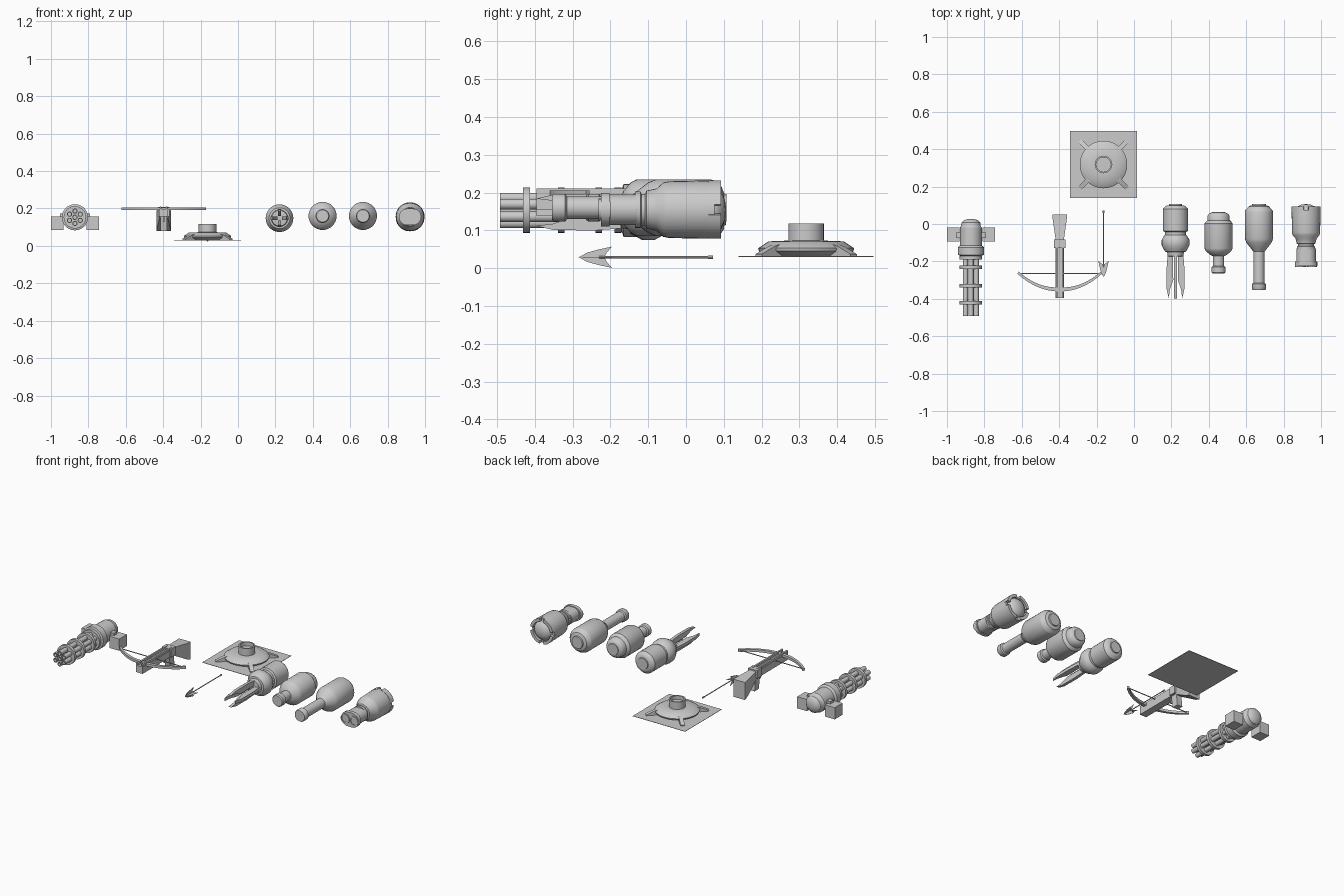
import bpy, bmesh, math
from mathutils import Vector, Matrix

if "Cube" in bpy.data.objects:
    bpy.data.objects.remove(bpy.data.objects["Cube"])


def finish(name, bm, smooth=True):
    bmesh.ops.recalc_face_normals(bm, faces=bm.faces)
    me = bpy.data.meshes.new(name)
    bm.to_mesh(me)
    bm.free()
    ob = bpy.data.objects.new(name, me)
    bpy.context.collection.objects.link(ob)
    if smooth:
        bpy.ops.object.select_all(action='DESELECT')
        ob.select_set(True)
        bpy.context.view_layer.objects.active = ob
        bpy.ops.object.shade_smooth_by_angle(angle=math.radians(35))
    return ob


def lathe(name, origin, profile, seg=28, axis='Y'):
    """Solid of revolution from (distance along axis, radius) pairs."""
    bm = bmesh.new()
    rings = []
    for d, r in profile:
        ring = []
        for i in range(seg):
            a = 2 * math.pi * i / seg
            u, v = r * math.cos(a), r * math.sin(a)
            p = (u, d, v) if axis == 'Y' else (u, v, d)
            ring.append(bm.verts.new(Vector(p) + Vector(origin)))
        rings.append(ring)
    for a, b in zip(rings, rings[1:]):
        for i in range(seg):
            j = (i + 1) % seg
            bm.faces.new((a[i], a[j], b[j], b[i]))
    bm.faces.new(rings[0])
    bm.faces.new(rings[-1])
    return finish(name, bm)


def box(name, loc, size):
    bm = bmesh.new()
    bmesh.ops.create_cube(bm, size=1, matrix=Matrix.Translation(loc) @ Matrix.Diagonal((*size, 1)))
    return finish(name, bm, False)


def prism(name, pts, depth, matrix=Matrix()):
    """Outline of 3D points pushed along the depth vector, then transformed."""
    bm = bmesh.new()
    f = bm.faces.new([bm.verts.new(p) for p in pts])
    ext = bmesh.ops.extrude_face_region(bm, geom=[f], use_keep_orig=True)
    vs = [e for e in ext['geom'] if isinstance(e, bmesh.types.BMVert)]
    bmesh.ops.translate(bm, verts=vs, vec=depth)
    bmesh.ops.transform(bm, matrix=matrix, verts=bm.verts)
    return finish(name, bm)


def spin(origin, angle, axis='Y'):
    return Matrix.Translation(origin) @ Matrix.Rotation(angle, 4, axis)


# rotary gun: housing, barrels, clamp rings, side boxes
gx, gz = -0.872, 0.153
lathe("gun_housing", (gx, 0, gz), [(-.172, .052), (-.165, .07), (-.125, .07), (-.115, .059), (-.02, .059),
      (-.012, .053), (.008, .05), (.02, .038), (.027, .015)])
for i in range(7):
    R = 0 if i == 6 else .033
    a = i * math.pi / 3 + math.pi / 6
    lathe("gun_barrel", (gx + R * math.cos(a), 0, gz + R * math.sin(a)),
          [(-.17, .014), (-.492, .014), (-.492, .009), (-.46, .009)], 14)
for y in (-.18, -.231, -.33, -.422):
    lathe("barrel_clamp", (gx, y, gz), [(-.009, .06), (.009, .06)])
for s in (-1, 1):
    box("ammo_box", (gx + s * .095, -.057, .121), (.066, .075, .072))
    box("box_bracket", (gx + s * .062, -.06, .155), (.036, .03, .034))

# crossbow stock: rear butt tapers forward in width and height
cx = -.397
bm = bmesh.new()
secs = [(.05, .04, .08, .188), (.02, .037, .09, .19), (-.085, .022, .15, .2)]
loops = [[bm.verts.new((cx + sx * w, y, z)) for sx, z in ((-1, lo), (1, lo), (1, hi), (-1, hi))]
         for y, w, lo, hi in secs]
for a, b in zip(loops, loops[1:]):
    for i in range(4):
        bm.faces.new((a[i], a[(i + 1) % 4], b[(i + 1) % 4], b[i]))
bm.faces.new(loops[0])
bm.faces.new(loops[-1])
finish("crossbow_stock", bm, False)
box("crossbow_receiver", (cx, -.105, .183), (.062, .045, .05))
box("crossbow_rail", (cx, -.245, .177), (.046, .3, .042))
for s in (-1, 1):
    box("crossbow_bolt_guide", (cx + s * .016, -.25, .204), (.01, .29, .014))
prism("crossbow_grip", [(cx - .018, -.085, .165), (cx - .018, -.13, .165), (cx - .018, -.115, .08),
      (cx - .018, -.075, .08)], (.036, 0, 0))
box("crossbow_trigger", (cx, -.15, .145), (.01, .01, .035))

# crossbow limbs and string
outer, inner = [], []
for i in range(-14, 15):
    t = i / 14
    w = .011 - .006 * abs(t)
    y = -.35 + .09 * abs(t) ** 2.2
    outer.append((cx + .227 * t, y - w, .191))
    inner.append((cx + (.227 - .008) * t, y + w, .191))
prism("crossbow_limbs", outer + inner[::-1], (0, 0, .015))
box("crossbow_string", (cx, -.265, .199), (.44, .004, .004))

# loose bolt with four-bladed head
ax, az = -.163, .029
lathe("bolt_shaft", (ax, 0, az), [(-.23, .003), (.058, .003), (.058, .005), (.072, .005), (.072, .003)], 10)
for k in range(4):
    prism("bolt_blade", [(0, -.284, -.001), (.012, -.262, -.001), (.021, -.23, -.001), (.028, -.196, -.001),
          (.012, -.21, -.001), (0, -.216, -.001)], (0, 0, .002), spin((ax, 0, az), k * math.pi / 2))

# mine: thin sheet, domed disc, hub with recess, diagonal legs
mx, my = -.163, .318
box("mine_sheet", (mx, my, .031), (.357, .357, .002))
lathe("mine_body", (mx, my, 0), [(.031, .1), (.045, .125), (.053, .127), (.071, .1), (.073, .05)], 32, 'Z')
lathe("mine_hub", (mx, my, 0), [(.07, .047), (.118, .047), (.118, .039), (.095, .039)], 28, 'Z')
for k in range(4):
    prism("mine_leg", [(.09, -.012, .032), (.178, -.012, .032), (.178, -.012, .037), (.13, -.012, .058),
          (.1, -.012, .066)], (0, .024, 0), spin((mx, my, 0), math.pi / 4 + k * math.pi / 2, 'Z'))

# pronged device
o = (.222, 0, .148)
lathe("prong_device_body", o, [(.1, .03), (.1, .045), (.092, .057), (.08, .067), (-.037, .067), (-.042, .057),
      (-.058, .057), (-.068, .065), (-.085, .074), (-.115, .074), (-.135, .063), (-.148, .056), (-.15, .045),
      (-.172, .042), (-.175, .02)])
lathe("prong_device_cap", o, [(.095, .036), (.106, .034), (.106, .01)])
for k in range(4):
    prism("prong", [(.014, -.165, -.009), (.042, -.165, -.009), (.048, -.24, -.009), (.047, -.35, -.009),
          (.036, -.397, -.009), (.03, -.35, -.009), (.012, -.3, -.009)], (0, 0, .018), spin(o, k * math.pi / 2))

# short flask grenade
o = (.452, 0, .16)
lathe("short_flask", o, [(.062, .036), (.055, .051), (.045, .058), (.02, .06), (.012, .068), (.004, .075),
      (-.13, .075), (-.145, .068), (-.165, .045), (-.172, .03), (-.225, .03), (-.23, .037), (-.258, .037),
      (-.264, .032), (-.264, .01)], 32)
lathe("short_flask_cap", o, [(.055, .038), (.065, .034), (.065, .01)])

# long flask grenade
o = (.668, 0, .16)
lathe("long_flask", o, [(.1, .04), (.094, .056), (.085, .061), (.075, .072), (.065, .075), (-.08, .075),
      (-.1, .067), (-.13, .044), (-.148, .03), (-.315, .03), (-.32, .037), (-.348, .037), (-.354, .033),
      (-.354, .01)], 32)
lathe("long_flask_cap", o, [(.095, .04), (.107, .036), (.107, .01)])

# twin-nozzle device with crowned rear
o = (.92, 0, .155)
lathe("twin_device_body", o, [(.03, .055), (.075, .064), (.075, .076), (.05, .077), (-.045, .075), (-.06, .072),
      (-.078, .056), (-.105, .05), (-.108, .042), (-.118, .042), (-.12, .048), (-.135, .048), (-.138, .02)], 32)
lathe("twin_device_dome", o, [(.06, .062), (.08, .058), (.095, .044), (.103, .026), (.106, .006)])
for k in range(4):
    arc = [math.radians(a) for a in range(-35, 36, 10)]
    pts = [(.078 * math.cos(a), .06, .078 * math.sin(a)) for a in arc]
    pts += [(.06 * math.cos(a), .06, .06 * math.sin(a)) for a in arc[::-1]]
    prism("crown_tooth", pts, (0, .033, 0), spin(o, math.pi / 4 + k * math.pi / 2))


def stadium(half, r, y):
    pts = []
    for s in (1, -1):
        for i in range(11):
            a = math.radians(-90 + 18 * i)
            pts.append((s * (half + r * math.cos(a)), y, s * r * math.sin(a)))
    return pts


prism("nozzle_block", stadium(.012, .04, -.13), (0, -.08, 0), spin(o, 0))
prism("nozzle_flange", stadium(.016, .044, -.203), (0, -.022, 0), spin(o, 0))
for s in (-1, 1):
    lathe("nozzle", (o[0] + s * .03, 0, o[2]), [(-.2, .029), (-.231, .029), (-.231, .023), (-.226, .023)], 20)
